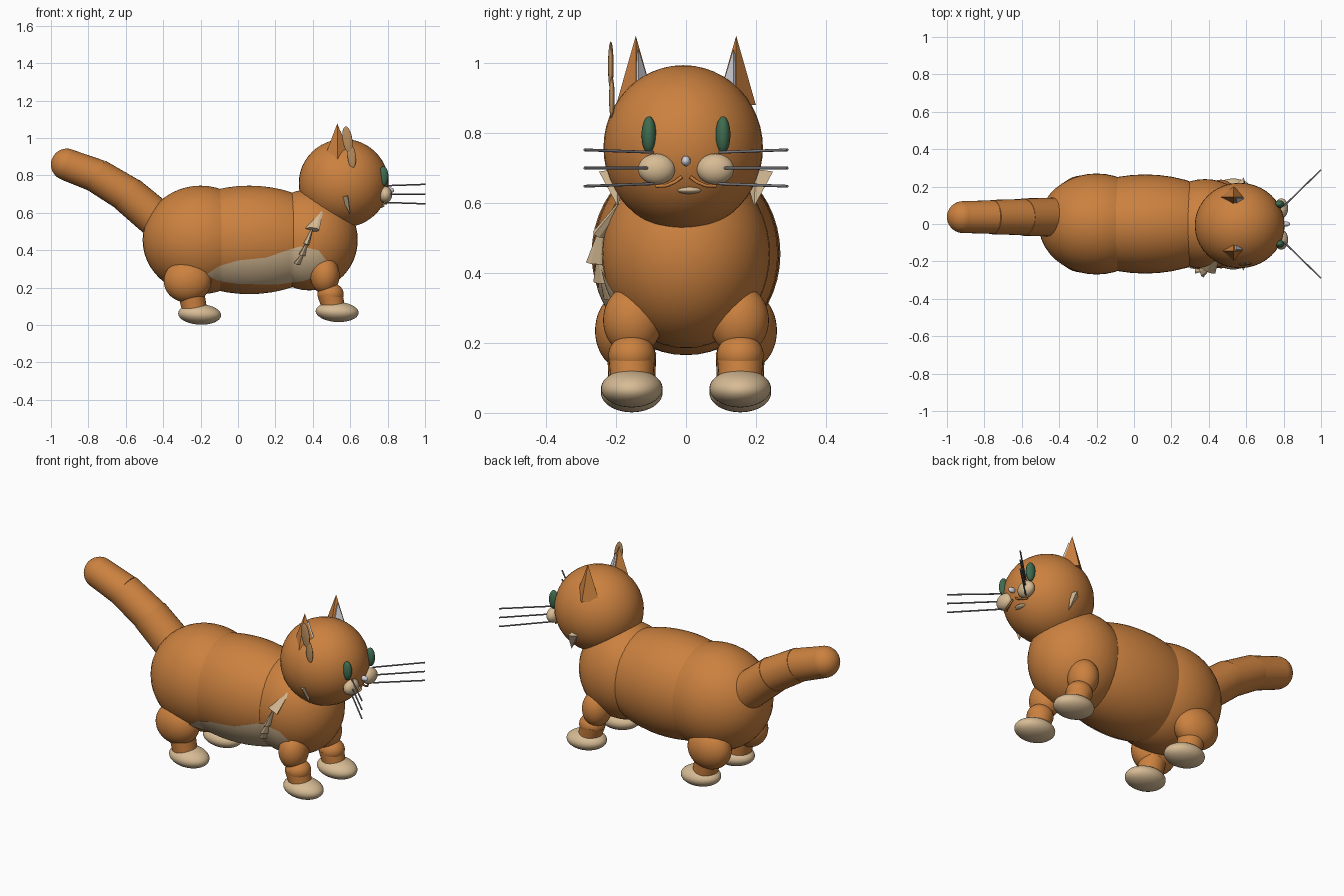
import bpy, bmesh
from math import sqrt, radians
from mathutils import Vector

if "Cube" in bpy.data.objects:
    bpy.data.objects.remove(bpy.data.objects["Cube"], do_unlink=True)


def material(name, color):
    m = bpy.data.materials.new(name)
    m.use_nodes = True
    m.diffuse_color = (*color, 1)
    m.node_tree.nodes["Principled BSDF"].inputs["Base Color"].default_value = (*color, 1)
    return m


ORANGE = material("orange fur", (0.60, 0.22, 0.05))
CREAM = material("cream fur", (0.68, 0.50, 0.30))
TAN = material("tan fur", (0.50, 0.27, 0.11))
GREEN = material("green eye", (0.05, 0.15, 0.08))
GREY = material("grey whisker", (0.22, 0.22, 0.24))
PALE = material("pale grey", (0.65, 0.65, 0.70))


def finish(name, mat, smooth=True):
    ob = bpy.context.object
    ob.name = name
    ob.data.materials.append(mat)
    if smooth:
        bpy.ops.object.shade_smooth_by_angle(angle=radians(40))
    return ob


def ball(name, loc, radii, mat, tilt=0):
    bpy.ops.mesh.primitive_uv_sphere_add(segments=40, ring_count=24, location=loc,
                                         rotation=(0, tilt, 0))
    bpy.context.object.scale = radii
    return finish(name, mat)


def cone(name, a, b, r1, r2, mat, sides=32, flat=1.0):
    """Tapered cylinder from a to b; flat squashes it along its local y."""
    a, b = Vector(a), Vector(b)
    d = b - a
    bpy.ops.mesh.primitive_cone_add(vertices=sides, radius1=r1, radius2=r2,
                                    depth=d.length, location=(a + b) / 2)
    ob = bpy.context.object
    ob.rotation_euler = d.to_track_quat('Z', 'Y').to_euler()
    ob.scale.y = flat
    return finish(name, mat, sides > 8)


def tube(name, points, radius, mat):
    cu = bpy.data.curves.new(name, 'CURVE')
    cu.dimensions = '3D'
    cu.bevel_depth = radius
    cu.use_fill_caps = True
    sp = cu.splines.new('POLY')
    sp.points.add(len(points) - 1)
    for p, co in zip(sp.points, points):
        p.co = (*co, 1)
    cu.materials.append(mat)
    ob = bpy.data.objects.new(name, cu)
    bpy.context.collection.objects.link(ob)


# Body: three overlapping masses
BODY = [("hips", (-0.20, 0, 0.455), (0.31, 0.27, 0.29)),
        ("belly", (0.06, 0, 0.455), (0.47, 0.265, 0.29)),
        ("chest", (0.38, 0, 0.455), (0.26, 0.24, 0.27))]
for name, c, r in BODY:
    ball(name, c, r, ORANGE)


def body_width(x, z):
    return max(r[1] * sqrt(max(0, 1 - ((x - c[0]) / r[0]) ** 2 - ((z - c[2]) / r[2]) ** 2))
               for _, c, r in BODY)


# Cream patch hugging the right flank
def lerp(table, x):
    for (x0, z0), (x1, z1) in zip(table, table[1:]):
        if x <= x1:
            return z0 + (z1 - z0) * (x - x0) / (x1 - x0)
    return table[-1][1]


TOP = [(-0.17, 0.27), (-0.1, 0.315), (0, 0.345), (0.15, 0.36), (0.25, 0.395),
       (0.33, 0.42), (0.43, 0.40), (0.50, 0.31)]
LOW = [(-0.17, 0.265), (-0.1, 0.235), (0, 0.22), (0.2, 0.215), (0.35, 0.235), (0.5, 0.29)]
bm = bmesh.new()
COLS, ROWS = 48, 14
grid = []
for i in range(COLS + 1):
    x = -0.17 + 0.67 * i / COLS
    lo, hi = lerp(LOW, x), lerp(TOP, x)
    zs = [lo + (hi - lo) * j / ROWS for j in range(ROWS + 1)]
    grid.append([bm.verts.new((x, -body_width(x, z) - 0.005, z)) for z in zs])
for a, b in zip(grid, grid[1:]):
    for j in range(ROWS):
        bm.faces.new((a[j], b[j], b[j + 1], a[j + 1]))
me = bpy.data.meshes.new("belly_patch")
bm.to_mesh(me)
bm.free()
patch = bpy.data.objects.new("belly_patch", me)
bpy.context.collection.objects.link(patch)
me.materials.append(CREAM)
me.shade_smooth()

# Stacked tufts down the right shoulder
TUFT = [(0.46, 0.68), (0.395, 0.51), (0.365, 0.43), (0.345, 0.375), (0.32, 0.33)]
for i, (p, q) in enumerate(zip(TUFT, TUFT[1:])):
    a, b = [(x, -body_width(x, z) - 0.008, z) for x, z in (p, q)]
    cone(f"shoulder_tuft_{i + 1}", b, a, 0.045 - 0.005 * i, 0.012, CREAM, 8, 0.4)

# Head
HEAD = Vector((0.565, -0.008, 0.758))
ball("head", HEAD, (0.24, 0.228, 0.236), ORANGE)
ball("nose", (0.812, 0, 0.72), (0.022, 0.013, 0.015), PALE)
ball("chin", (0.758, 0.008, 0.637), (0.025, 0.036, 0.011), CREAM)

for s, side in ((1, "left"), (-1, "right")):
    # Ears
    ear = cone(f"{side}_ear", (0.535, s * 0.145, 0.88), (0.527, s * 0.142, 1.078),
               0.075, 0.0, ORANGE, 4)
    ear.rotation_euler = (0, 0, 0)
    ear.scale = (1.0, 0.75, 1)
    inner = cone(f"{side}_inner_ear", (0.556, s * 0.132, 0.89), (0.54, s * 0.139, 1.04),
                 0.06, 0.0, PALE, 4)
    inner.rotation_euler = (0, 0, 0)
    inner.scale = (1.0, 0.75, 1)

    # Face
    ball(f"{side}_eye", (0.777, s * 0.106, 0.795), (0.027, 0.021, 0.053), GREEN)
    ball(f"{side}_muzzle", (0.788, s * 0.084, 0.697), (0.036, 0.053, 0.044), CREAM)
    tube(f"{side}_mouth", [(0.797, s * 0.012, 0.675), (0.798, s * 0.03, 0.661),
                           (0.795, s * 0.055, 0.65), (0.778, s * 0.085, 0.648)], 0.005, ORANGE)
    for i, k in enumerate((-1, 0, 1)):
        tube(f"{side}_whisker_{i + 1}",
             [(0.80, s * 0.095, 0.70 + 0.045 * k), (1.0, s * 0.29, 0.70 + 0.052 * k)],
             0.004, GREY)
    cone(f"{side}_cheek_tuft", (0.57, s * 0.207, 0.69), (0.60, s * 0.195, 0.59),
         0.045, 0.0, CREAM, 4, 0.5)

    # Front leg
    y = s * 0.155
    ball(f"{side}_front_upper_leg", (0.465, s * 0.152, 0.265), (0.078, 0.085, 0.10), ORANGE)
    ball(f"{side}_front_knee", (0.495, y, 0.165), (0.07, 0.067, 0.06), ORANGE)
    cone(f"{side}_front_lower_leg", (0.515, y, 0.08), (0.49, y, 0.17), 0.06, 0.067, ORANGE)
    ball(f"{side}_front_paw", (0.53, y, 0.07), (0.115, 0.088, 0.054), CREAM, radians(3))

    # Rear leg
    ball(f"{side}_thigh", (-0.27, s * 0.168, 0.235), (0.127, 0.092, 0.115), ORANGE)
    cone(f"{side}_rear_lower_leg", (-0.23, y, 0.07), (-0.25, y, 0.17), 0.066, 0.07, ORANGE)
    ball(f"{side}_rear_paw", (-0.205, y, 0.057), (0.115, 0.088, 0.055), CREAM, radians(3))

# Loose fur beside the right ear
ball("ear_fur_upper", (0.585, -0.215, 0.992), (0.026, 0.008, 0.07), TAN, radians(-8))
ball("ear_fur_lower", (0.608, -0.212, 0.90), (0.022, 0.008, 0.062), TAN, radians(-5))

# Tail: three stepped segments with a round tip
Y = 0.037
cone("tail_base", (-0.42, Y, 0.555), (-0.592, Y, 0.70), 0.104, 0.10, ORANGE)
cone("tail_middle", (-0.58, Y, 0.692), (-0.757, Y, 0.80), 0.097, 0.092, ORANGE)
cone("tail_end", (-0.745, Y, 0.794), (-0.917, Y, 0.858), 0.09, 0.085, ORANGE)
ball("tail_tip", (-0.915, Y, 0.858), (0.085, 0.085, 0.085), ORANGE)
